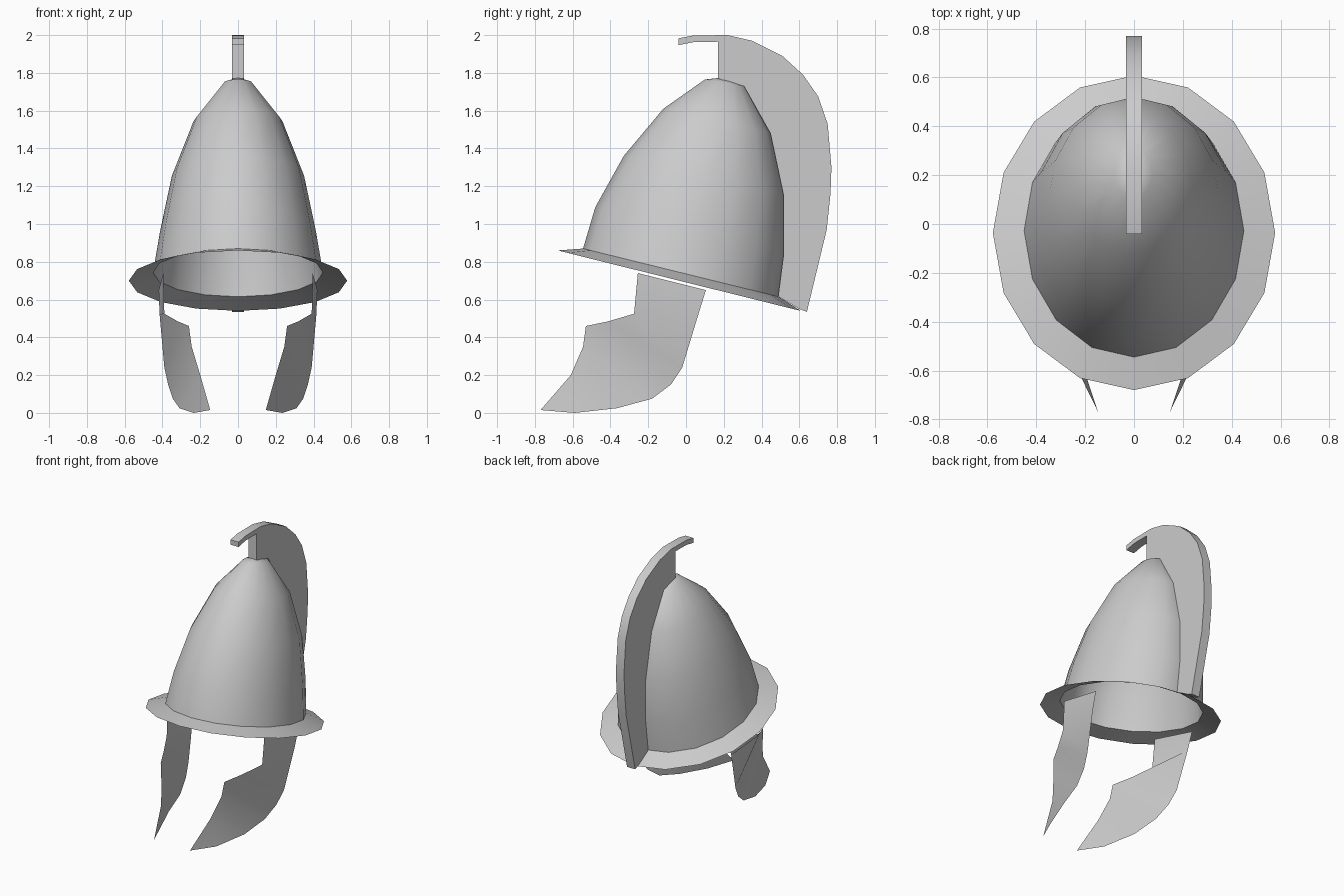
import bpy, bmesh, math

cube = bpy.data.objects.get("Cube")
if cube:
    bpy.data.objects.remove(cube, do_unlink=True)

metal = bpy.data.materials.new("light_grey_metal")
metal.use_nodes = True
GREY = (0.6, 0.6, 0.6, 1)
metal.diffuse_color = GREY
metal.node_tree.nodes["Principled BSDF"].inputs["Base Color"].default_value = GREY

SIDES = 16


def finish(bm, name, angle, recalc=True):
    if recalc:
        bmesh.ops.recalc_face_normals(bm, faces=bm.faces)
    mesh = bpy.data.meshes.new(name)
    bm.to_mesh(mesh)
    bm.free()
    mesh.materials.append(metal)
    obj = bpy.data.objects.new(name, mesh)
    bpy.context.collection.objects.link(obj)
    bpy.ops.object.select_all(action="DESELECT")
    obj.select_set(True)
    bpy.context.view_layer.objects.active = obj
    bpy.ops.object.shade_smooth_by_angle(angle=math.radians(angle))
    return obj


def tilted_ring(bm, front, back, half_width):
    """Ellipse through a front and a back point (y, z)."""
    verts = []
    for i in range(SIDES):
        a = 2 * math.pi * i / SIDES
        t = (1 - math.cos(a)) / 2
        verts.append(bm.verts.new((half_width * math.sin(a),
                                   front[0] + (back[0] - front[0]) * t,
                                   front[1] + (back[1] - front[1]) * t)))
    return verts


def bridge(bm, lower, upper):
    for i in range(SIDES):
        j = (i + 1) % SIDES
        bm.faces.new((lower[i], lower[j], upper[j], upper[i]))


# Bowl: tilted rings closing at the crown
base = ((-0.545, 0.87), (0.49, 0.615), 0.45)
sections = [base,
            ((-0.48, 1.09), (0.52, 0.84), 0.412),
            ((-0.33, 1.36), (0.52, 1.15), 0.35),
            ((-0.12, 1.61), (0.45, 1.48), 0.235),
            ((0.10, 1.765), (0.31, 1.73), 0.075)]
bm = bmesh.new()
rings = [tilted_ring(bm, *s) for s in sections]
for low, high in zip(rings, rings[1:]):
    bridge(bm, low, high)
tip = bm.verts.new((0, 0.19, 1.775))
for i in range(SIDES):
    bm.faces.new((rings[-1][i], rings[-1][(i + 1) % SIDES], tip))
finish(bm, "helmet_bowl", 50, recalc=False)

# Brim: flared thin sheet around the bowl opening
bm = bmesh.new()
bridge(bm, tilted_ring(bm, (-0.68, 0.86), (0.608, 0.54), 0.578),
       tilted_ring(bm, *base))
finish(bm, "brim", 30, recalc=False)

# Crest: side outline (y, z) given thickness across x
outline = [(-0.04, 1.983), (0.04, 1.998), (0.22, 2.0), (0.35, 1.97),
           (0.51, 1.89), (0.62, 1.79), (0.70, 1.675), (0.75, 1.53),
           (0.77, 1.30), (0.765, 1.16), (0.745, 0.97), (0.64, 0.535),
           (0.60, 0.55), (0.488, 0.617), (0.517, 0.84), (0.517, 1.15),
           (0.447, 1.48), (0.307, 1.73), (0.17, 1.77), (0.17, 1.965),
           (0.04, 1.963), (-0.04, 1.947)]
bm = bmesh.new()
side = bm.faces.new([bm.verts.new((-0.033, y, z)) for y, z in outline])
out = bmesh.ops.extrude_face_region(bm, geom=[side], use_keep_orig=True)
new_verts = [v for v in out["geom"] if isinstance(v, bmesh.types.BMVert)]
bmesh.ops.translate(bm, verts=new_verts, vec=(0.066, 0, 0))
finish(bm, "crest", 35)

# Cheek guards: thin curved sheets between a front and a rear edge (x, y, z)
front_edge = [(0.395, -0.255, 0.74), (0.39, -0.275, 0.525), (0.32, -0.41, 0.485),
              (0.26, -0.53, 0.46), (0.245, -0.545, 0.35), (0.2, -0.61, 0.2),
              (0.147, -0.77, 0.015)]
rear_edge = [(0.42, 0.105, 0.65), (0.415, 0.065, 0.52), (0.39, -0.02, 0.24),
             (0.37, -0.08, 0.15), (0.345, -0.18, 0.075), (0.31, -0.365, 0.025),
             (0.235, -0.59, 0.0)]
for name, s in (("left_cheek_guard", 1), ("right_cheek_guard", -1)):
    bm = bmesh.new()
    f, r = [[bm.verts.new((s * x, y, z)) for x, y, z in edge]
            for edge in (front_edge, rear_edge)]
    for i in range(len(f) - 1):
        quad = [f[i], f[i + 1], r[i + 1], r[i]]
        bm.faces.new(quad if s > 0 else quad[::-1])
    finish(bm, name, 50, recalc=False)
